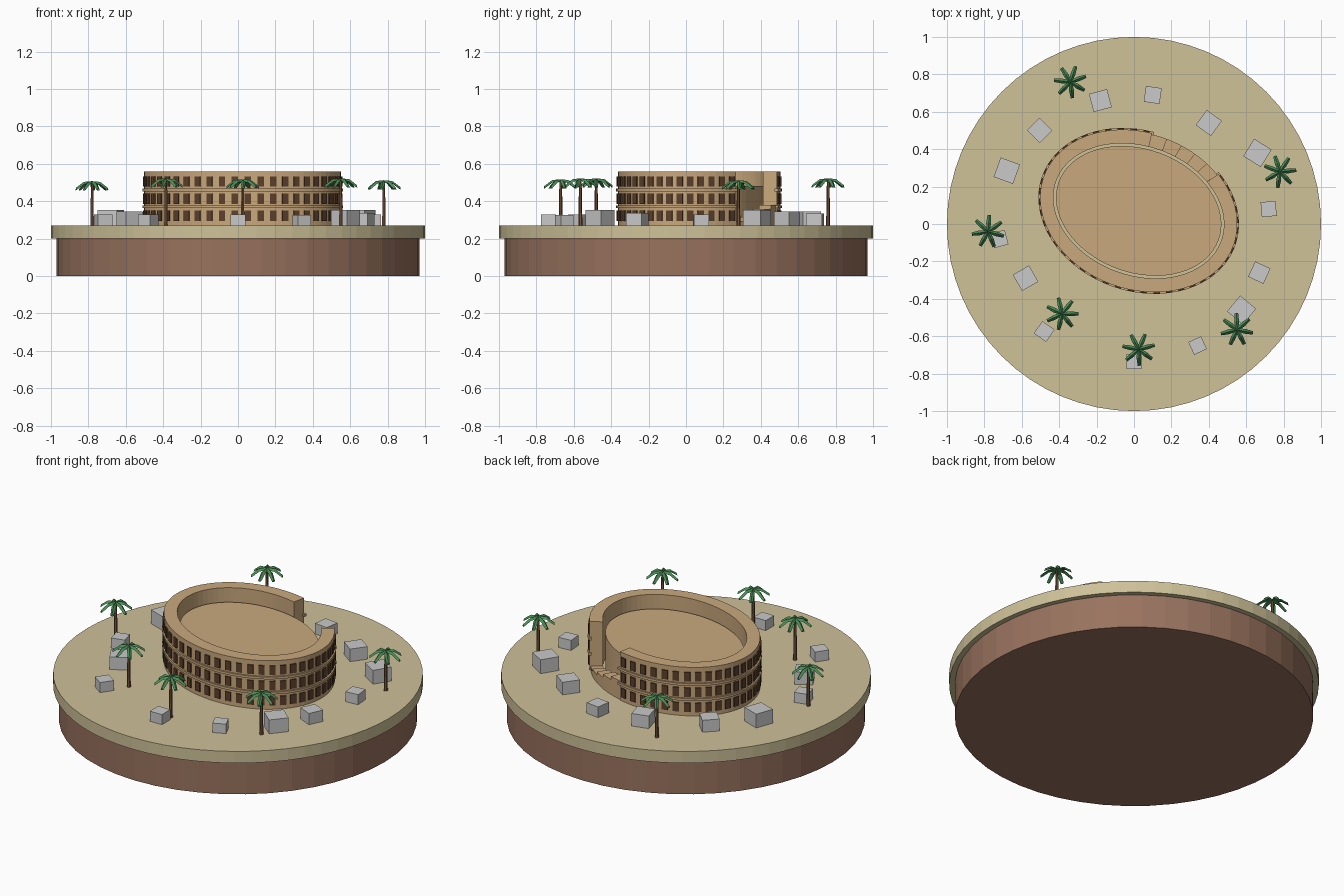
import bpy
import bmesh
import math
from mathutils import Matrix, Vector

if "Cube" in bpy.data.objects:
    bpy.data.objects.remove(bpy.data.objects["Cube"], do_unlink=True)


def material(name, rgb):
    linear = [((c + 0.055) / 1.055) ** 2.4 for c in rgb] + [1.0]
    m = bpy.data.materials.new(name)
    m.use_nodes = True
    m.diffuse_color = linear
    m.node_tree.nodes["Principled BSDF"].inputs["Base Color"].default_value = linear
    return m


EARTH = material("brown earth", (0.60, 0.45, 0.37))
SAND = material("pale sand", (0.81, 0.76, 0.60))
STONE = material("tan stone", (0.79, 0.66, 0.49))
DARK = material("dark opening", (0.36, 0.25, 0.17))
ROCK = material("grey rock", (0.79, 0.79, 0.79))
BARK = material("palm bark", (0.48, 0.34, 0.24))
LEAF = material("palm green", (0.29, 0.56, 0.34))


def finish(name, bm, *mats):
    bmesh.ops.recalc_face_normals(bm, faces=bm.faces)
    mesh = bpy.data.meshes.new(name)
    bm.to_mesh(mesh)
    bm.free()
    for m in mats:
        mesh.materials.append(m)
    obj = bpy.data.objects.new(name, mesh)
    bpy.context.collection.objects.link(obj)
    return obj


def disc(name, rx, ry, z0, z1, sides, mat):
    bm = bmesh.new()
    bmesh.ops.create_cone(bm, cap_ends=True, segments=sides, radius1=1, radius2=1, depth=1,
                          matrix=Matrix.Translation((0, 0, (z0 + z1) / 2)) @ Matrix.Diagonal((rx, ry, z1 - z0, 1)))
    return finish(name, bm, mat)


def arc_block(bm, outer, inner, z0, z1, start, end, steps):
    """Solid piece of an elliptical ring between two angles."""
    loops = []
    for i in range(steps + 1):
        t = math.radians(start + (end - start) * i / steps)
        loops.append([bm.verts.new((r[0] * math.cos(t), r[1] * math.sin(t), z))
                      for r, z in ((outer, z0), (outer, z1), (inner, z1), (inner, z0))])
    for a, b in zip(loops, loops[1:]):
        for k in range(4):
            bm.faces.new((a[k], a[(k + 1) % 4], b[(k + 1) % 4], b[k]))
    bm.faces.new(loops[0])
    bm.faces.new(loops[-1][::-1])


# Round island
disc("island_base", 0.97, 0.97, 0, 0.2, 48, EARTH)
disc("island_top", 1, 1, 0.2, 0.27, 64, SAND)

# Arena, turned on the island
GROUND, TOP = 0.27, 0.56
OUTER, INNER = (0.54, 0.419), (0.469, 0.344)
GAP_START, GAP_END = 52, 98
arena = [disc("arena_floor", 0.455, 0.33, GROUND, 0.48, 64, STONE)]

bm = bmesh.new()
arc_block(bm, OUTER, INNER, GROUND, TOP, GAP_END, GAP_START + 360, 64)
arena.append(finish("arena_wall", bm, STONE))

# Ledges between the storeys
bm = bmesh.new()
for z in (0.37, 0.46):
    arc_block(bm, [r + 0.009 for r in OUTER], [r - 0.01 for r in OUTER],
              z - 0.007, z + 0.007, GAP_END - 1, GAP_START + 361, 64)
arena.append(finish("wall_ledges", bm, STONE))

# Steps rising through the broken part of the wall
bm = bmesh.new()
STEPS = 5
for i in range(STEPS):
    a = GAP_START + (GAP_END - GAP_START) * i / STEPS
    b = GAP_START + (GAP_END - GAP_START) * (i + 1) / STEPS
    arc_block(bm, [r - 0.006 for r in OUTER], INNER, GROUND, 0.295 + 0.021 * i, a, b, 3)
arena.append(finish("broken_steps", bm, STONE))

# Three rows of dark openings
bm = bmesh.new()
COUNT = 48
for i in range(COUNT):
    deg = 360 * (i + 0.5) / COUNT
    if GAP_START - 2 < deg < GAP_END + 2:
        continue
    t = math.radians(deg)
    x, y = OUTER[0] * math.cos(t), OUTER[1] * math.sin(t)
    turn = math.atan2(math.sin(t) / OUTER[1], math.cos(t) / OUTER[0])
    for z in (0.322, 0.413, 0.505):
        bmesh.ops.create_cube(bm, size=1, matrix=Matrix.Translation((x, y, z))
                              @ Matrix.Rotation(turn, 4, "Z")
                              @ Matrix.Diagonal((0.012, 0.034, 0.054, 1)))
arena.append(finish("arched_openings", bm, DARK))

for part in arena:
    part.location = (0.025, 0.07, 0)
    part.rotation_euler.z = math.radians(-20)

# Scattered blocks: x, y, size, turn
BLOCKS = [(-0.18, 0.66, 0.10, 15), (0.10, 0.69, 0.085, -8), (0.40, 0.54, 0.10, -36),
          (0.66, 0.38, 0.11, -32), (0.72, 0.08, 0.08, 5), (0.67, -0.26, 0.09, -25),
          (0.575, -0.46, 0.11, -40), (0.34, -0.65, 0.075, 25), (0, -0.735, 0.08, 0),
          (-0.48, -0.575, 0.08, -35), (-0.58, -0.29, 0.10, 30), (-0.72, -0.08, 0.08, 15),
          (-0.68, 0.285, 0.11, -20), (-0.505, 0.50, 0.095, 45)]
for i, (x, y, size, turn) in enumerate(BLOCKS):
    bm = bmesh.new()
    bmesh.ops.create_cube(bm, size=1, matrix=Matrix.Diagonal((size, size, size * 0.75, 1)))
    rock = finish(f"rock_block_{i + 1}", bm, ROCK)
    rock.location = (x, y, GROUND + size * 0.375)
    rock.rotation_euler.z = math.radians(turn)


# Palm: tapered trunk with ridged, drooping fronds
def palm(name, x, y, height, turn):
    bm = bmesh.new()
    bmesh.ops.create_cone(bm, cap_ends=True, segments=6, radius1=0.011, radius2=0.007,
                          depth=height, matrix=Matrix.Translation((0, 0, height / 2)))
    trunk = finish(name + "_trunk", bm, BARK)
    bm = bmesh.new()
    for i in range(7):
        spin = Matrix.Rotation(math.tau * i / 7, 3, "Z")
        rings = []
        for r, z, w in ((0, 0.006, 0.008), (0.045, 0.002, 0.013), (0.088, -0.03, 0.009)):
            section = ((r, -w, z - 0.006), (r, 0, z + 0.006), (r, w, z - 0.006), (r, 0, z - 0.008))
            rings.append([bm.verts.new(spin @ Vector(p)) for p in section])
        for a, b in zip(rings, rings[1:]):
            for k in range(4):
                bm.faces.new((a[k], a[(k + 1) % 4], b[(k + 1) % 4], b[k]))
        bm.faces.new(rings[0])
        bm.faces.new(rings[-1][::-1])
    crown = finish(name + "_fronds", bm, LEAF)
    trunk.location = (x, y, GROUND)
    crown.location = (x, y, GROUND + height)
    crown.rotation_euler.z = math.radians(turn)


PALMS = [(-0.34, 0.76, 0.24, 20), (0.78, 0.28, 0.23, 5), (-0.78, -0.04, 0.225, 35),
         (-0.385, -0.48, 0.24, 0), (0.025, -0.67, 0.235, 15), (0.55, -0.565, 0.24, 40)]
for i, (x, y, height, turn) in enumerate(PALMS):
    palm(f"palm_{i + 1}", x, y, height, turn)
